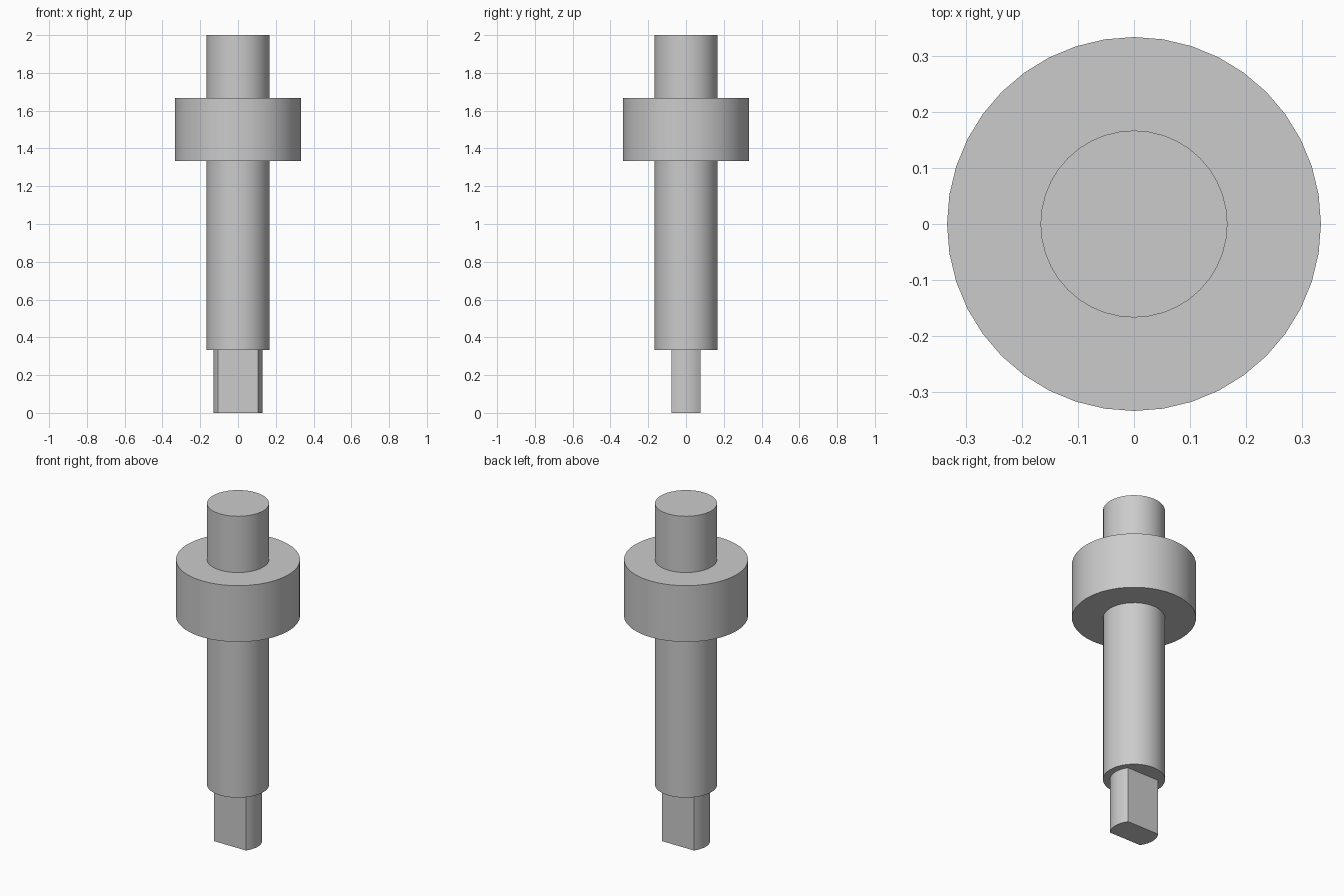
import bpy
import bmesh
from math import cos, sin, radians

default = bpy.data.objects.get("Cube")
if default:
    bpy.data.objects.remove(default, do_unlink=True)

SIDES = 40
SHAFT_R = 1 / 6
COLLAR_R = 1 / 3
TANG_R = 0.13

steel = bpy.data.materials.new("plain_grey")
steel.use_nodes = True
grey = (0.6, 0.6, 0.6, 1)
steel.diffuse_color = grey
steel.node_tree.nodes["Principled BSDF"].inputs["Base Color"].default_value = grey


def finish(bm, name):
    """Turn a bmesh into a shaded, coloured object."""
    bmesh.ops.recalc_face_normals(bm, faces=bm.faces)
    mesh = bpy.data.meshes.new(name)
    bm.to_mesh(mesh)
    bm.free()
    mesh.materials.append(steel)
    obj = bpy.data.objects.new(name, mesh)
    bpy.context.collection.objects.link(obj)
    bpy.ops.object.select_all(action="DESELECT")
    obj.select_set(True)
    bpy.context.view_layer.objects.active = obj
    bpy.ops.object.shade_smooth_by_angle(angle=radians(30))
    return obj


def circle(radius, angles):
    return [(radius * cos(radians(a)), radius * sin(radians(a))) for a in angles]


# Shaft with collar: stacked rings joined into one turned solid
bm = bmesh.new()
step = 360 / SIDES
profile = [(SHAFT_R, 1 / 3), (SHAFT_R, 4 / 3), (COLLAR_R, 4 / 3),
           (COLLAR_R, 5 / 3), (SHAFT_R, 5 / 3), (SHAFT_R, 2)]
rings = [[bm.verts.new((x, y, z)) for x, y in circle(r, [i * step for i in range(SIDES)])]
         for r, z in profile]
for low, high in zip(rings, rings[1:]):
    for i in range(SIDES):
        j = (i + 1) % SIDES
        bm.faces.new((low[i], low[j], high[j], high[i]))
bm.faces.new(rings[0])
bm.faces.new(rings[-1])
finish(bm, "shaft_with_collar")

# Drive tang: round bar with two flats, seated slightly inside the shaft
bm = bmesh.new()
arc = [i * step for i in range(-4, 5)]
outline = circle(TANG_R, arc + [a + 180 for a in arc])
base = bm.faces.new([bm.verts.new((x, y, 0)) for x, y in outline])
top = bmesh.ops.extrude_face_region(bm, geom=[base], use_keep_orig=True)
verts = [v for v in top["geom"] if isinstance(v, bmesh.types.BMVert)]
bmesh.ops.translate(bm, verts=verts, vec=(0, 0, 1 / 3 + 0.02))
finish(bm, "drive_tang")
